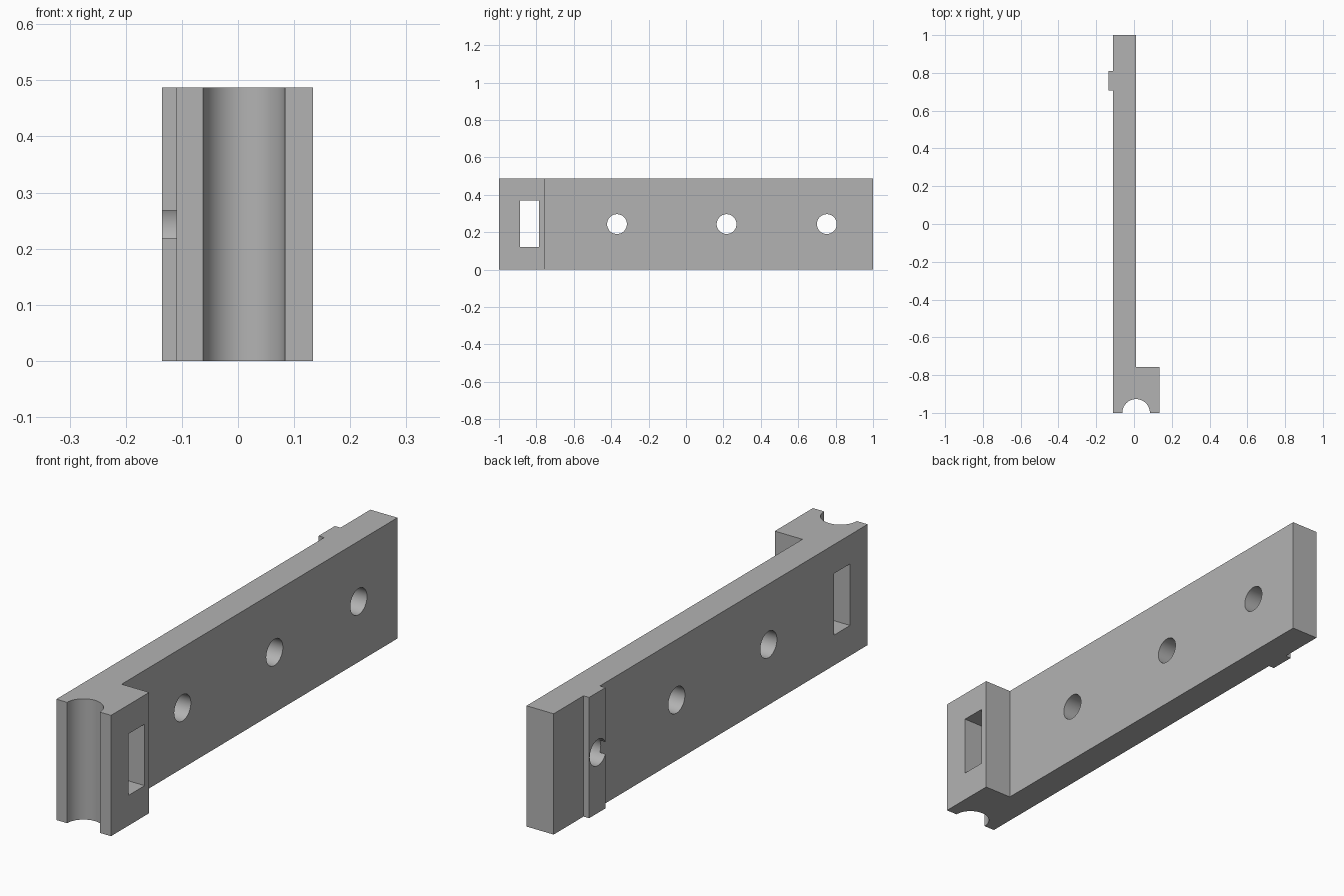
import bpy, bmesh, math

if "Cube" in bpy.data.objects:
    bpy.data.objects.remove(bpy.data.objects["Cube"])

H = 0.487          # height of the whole bracket
XC = 0.011         # groove centre

mat = bpy.data.materials.new("plain grey")
mat.diffuse_color = (0.45, 0.45, 0.45, 1)
mat.use_nodes = True
mat.node_tree.nodes["Principled BSDF"].inputs["Base Color"].default_value = mat.diffuse_color


def add_cutter(name):
    ob = bpy.context.object
    ob.name = name
    ob.hide_render = True
    ob.hide_set(True)
    cutters.append(ob)


# Bracket body: plan outline with clamp block, half-round groove and rib
groove = [(XC - 0.073 * math.cos(math.pi * i / 32),
           -1 + 0.073 * math.sin(math.pi * i / 32)) for i in range(33)]
outline = [(-0.11, -1)] + groove + [
    (0.134, -1), (0.134, -0.757), (0.011, -0.757), (0.011, 1), (-0.11, 1),
    (-0.11, 0.81), (-0.135, 0.81), (-0.135, 0.706), (-0.11, 0.706)]
bm = bmesh.new()
base = bm.faces.new([bm.verts.new((x, y, 0)) for x, y in outline])
top = bmesh.ops.extrude_face_region(bm, geom=[base])["geom"]
bmesh.ops.translate(bm, vec=(0, 0, H),
                    verts=[g for g in top if isinstance(g, bmesh.types.BMVert)])
bmesh.ops.recalc_face_normals(bm, faces=bm.faces)
mesh = bpy.data.meshes.new("bracket")
bm.to_mesh(mesh)
bm.free()
mesh.materials.append(mat)
bracket = bpy.data.objects.new("bracket", mesh)
bpy.context.collection.objects.link(bracket)

# Screw holes and strap slot, cut across the thickness
cutters = []
for y in (-0.369, 0.217, 0.753):
    bpy.ops.mesh.primitive_cylinder_add(vertices=48, radius=0.053, depth=0.6,
                                        location=(0, y, H / 2),
                                        rotation=(0, math.pi / 2, 0))
    add_cutter("screw_hole_cutter")
bpy.ops.mesh.primitive_cube_add(size=1, location=(0, -0.837, 0.246))
bpy.context.object.scale = (0.6, 0.102, 0.248)
add_cutter("strap_slot_cutter")

for c in cutters:
    mod = bracket.modifiers.new("cut", 'BOOLEAN')
    mod.operation = 'DIFFERENCE'
    mod.solver = 'EXACT'
    mod.object = c

# Apply the cuts, drop the cutters, then smooth the round surfaces
bpy.context.view_layer.update()
bpy.ops.object.select_all(action='DESELECT')
bracket.select_set(True)
bpy.context.view_layer.objects.active = bracket
for mod in list(bracket.modifiers):
    bpy.ops.object.modifier_apply(modifier=mod.name)
for c in cutters:
    bpy.data.objects.remove(c)
bpy.ops.object.shade_smooth_by_angle(angle=math.radians(30))
